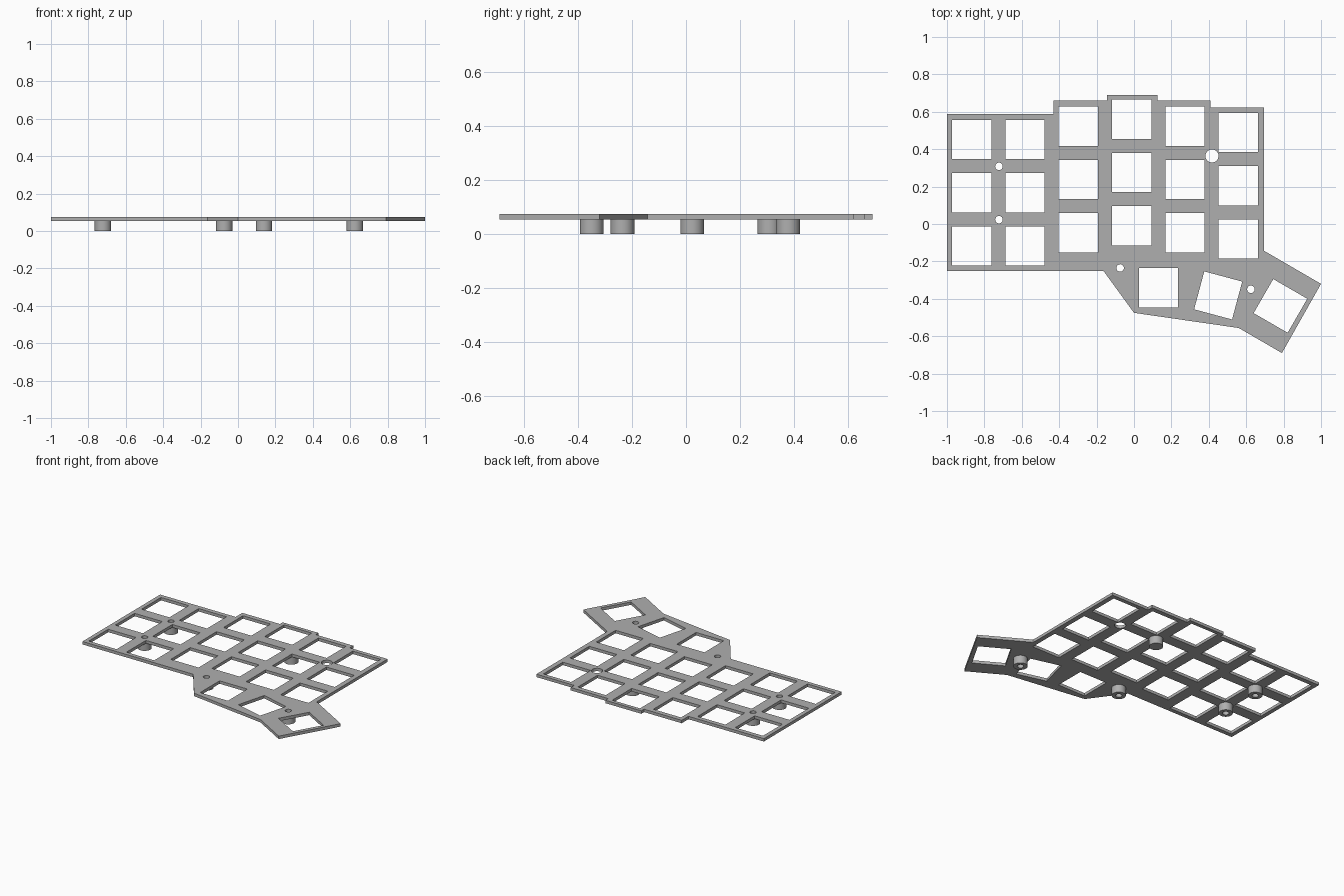
import bpy, bmesh
from math import sin, cos, tau, radians
from mathutils import Matrix, Vector

cube = bpy.data.objects.get("Cube")
if cube:
    bpy.data.objects.remove(cube, do_unlink=True)

GREY = (0.43, 0.43, 0.43, 1)
grey = bpy.data.materials.new("plain grey")
grey.use_nodes = True
grey.diffuse_color = GREY
grey.node_tree.nodes["Principled BSDF"].inputs["Base Color"].default_value = GREY

PLATE_BOTTOM, PLATE_TOP = 0.054, 0.074
KEY, PITCH = 0.21, 0.2848


def circle(x, y, r, n=32):
    return [(x + r * cos(tau * i / n), y + r * sin(tau * i / n)) for i in range(n)]


def square(x, y, turn=0):
    rot, h = Matrix.Rotation(radians(turn), 2), KEY / 2
    return [Vector((x, y)) + rot @ Vector(c) for c in ((-h, -h), (h, -h), (h, h), (-h, h))]


def slab(name, loops, z0, z1):
    """Extrude a filled outline; further loops become holes."""
    curve = bpy.data.curves.new(name, "CURVE")
    curve.dimensions = "2D"
    curve.fill_mode = "BOTH"
    curve.extrude = (z1 - z0) / 2
    for loop in loops:
        spline = curve.splines.new("POLY")
        spline.points.add(len(loop) - 1)
        for point, (x, y) in zip(spline.points, loop):
            point.co = (x, y, 0, 1)
        spline.use_cyclic_u = True
    obj = bpy.data.objects.new(name, curve)
    bpy.context.collection.objects.link(obj)
    obj.location.z = (z0 + z1) / 2
    bpy.ops.object.select_all(action="DESELECT")
    obj.select_set(True)
    bpy.context.view_layer.objects.active = obj
    bpy.ops.object.convert(target="MESH")
    obj = bpy.context.object
    # Weld caps to walls
    bm = bmesh.new()
    bm.from_mesh(obj.data)
    bmesh.ops.remove_doubles(bm, verts=bm.verts, dist=0.0002)
    bmesh.ops.recalc_face_normals(bm, faces=bm.faces)
    bm.to_mesh(obj.data)
    bm.free()
    obj.data.materials.clear()
    obj.data.materials.append(grey)
    bpy.ops.object.shade_smooth_by_angle(angle=radians(30))
    return obj


# Plate outline: stepped back edge, thumb cluster at the front
outline = [
    (-1, 0.588), (-0.43, 0.588), (-0.43, 0.66), (-0.145, 0.66), (-0.145, 0.69),
    (0.125, 0.69), (0.125, 0.66), (0.409, 0.66), (0.409, 0.622), (0.695, 0.622),
    (0.695, -0.143), (1, -0.32), (0.791, -0.69), (0.56, -0.556),
    (0, -0.475), (-0.163, -0.251), (-1, -0.251),
]

# Key openings: six staggered columns of three, then the fanned thumb keys
keys = []
for col, back in enumerate((0.452, 0.452, 0.523, 0.56, 0.523, 0.489)):
    for row in range(3):
        keys.append(square(-0.867 + col * PITCH, back - row * PITCH))
keys += [square(0.131, -0.341), square(0.45, -0.382, -15), square(0.783, -0.438, -30)]

# Screw positions and the larger access hole
screws = [(-0.722, 0.308), (-0.722, 0.023), (-0.074, -0.235), (0.625, -0.349)]
screw_holes = [circle(x, y, 0.02) for x, y in screws]
access_hole = circle(0.417, 0.364, 0.035)
slab("switch_plate", [outline, *keys, *screw_holes, access_hole], PLATE_BOTTOM, PLATE_TOP)

# Hollow standoffs under the screws, one solid foot in the middle
for i, ((x, y), hole) in enumerate(zip(screws, screw_holes)):
    slab(f"standoff_{i + 1}", [circle(x, y, 0.044), hole], 0, PLATE_BOTTOM)
slab("support_foot", [circle(0.139, 0.378, 0.044)], 0, PLATE_BOTTOM)
